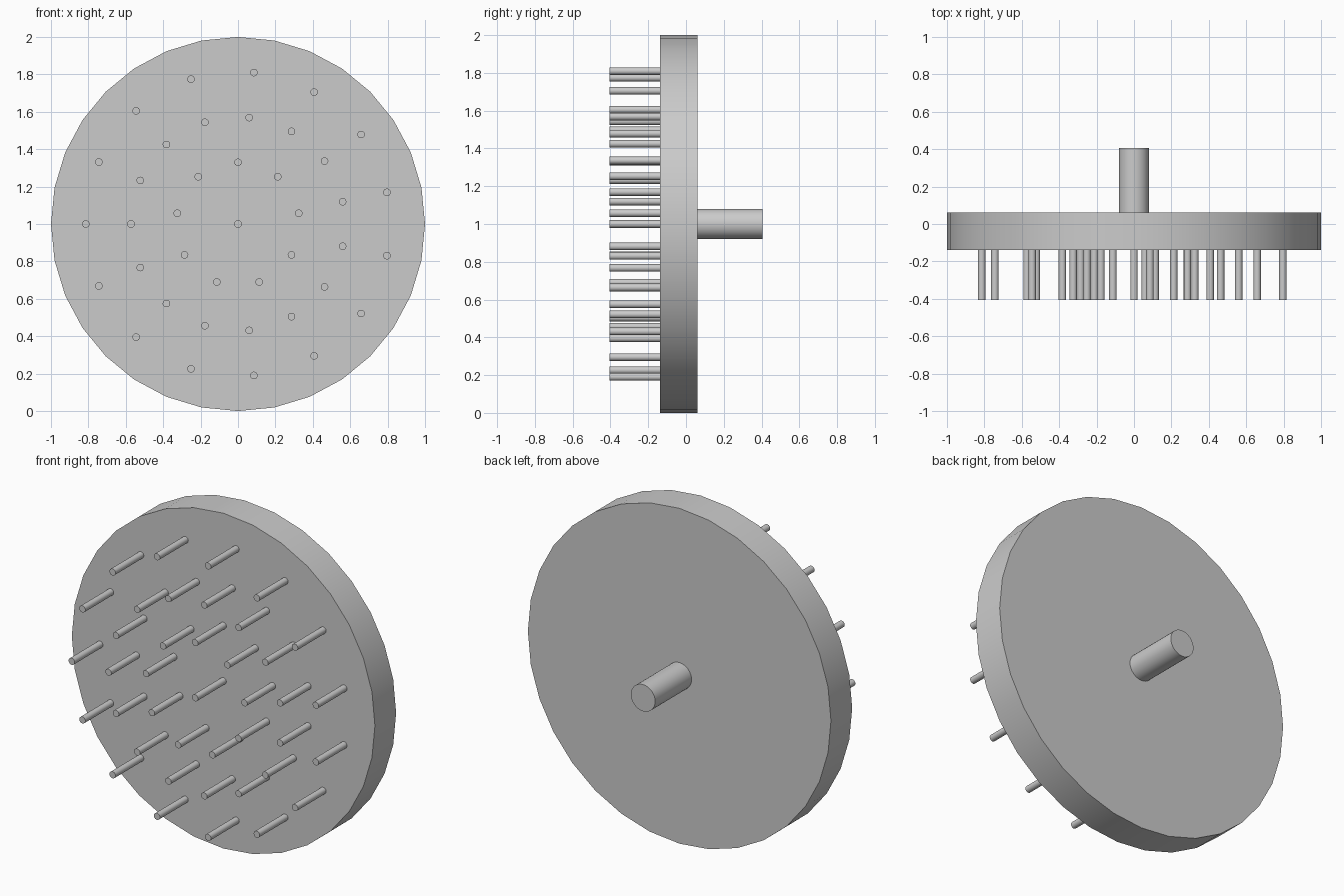
import bpy
from math import radians, sin, cos, pi

if "Cube" in bpy.data.objects:
    bpy.data.objects.remove(bpy.data.objects["Cube"])

CENTRE_Z = 1.0


def rod(name, x, z, radius, y0, y1, sides=32):
    """Cylinder lying along y between y0 and y1."""
    bpy.ops.mesh.primitive_cylinder_add(
        vertices=sides, radius=radius, depth=y1 - y0,
        location=(x, (y0 + y1) / 2, z), rotation=(pi / 2, 0, 0))
    obj = bpy.context.object
    obj.name = name
    bpy.ops.object.shade_smooth_by_angle(angle=radians(30))
    return obj


# Round plate and rear shaft
rod("disc", 0, CENTRE_Z, 1.0, -0.138, 0.062)
rod("shaft", 0, CENTRE_Z, 0.08, 0.062, 0.405)

# Front pins: one in the middle, then three rings (radius, count, start angle)
rings = [(0.0, 1, 0), (0.33, 9, 90), (0.572, 15, 180), (0.814, 15, 180)]
for r, (radius, count, start) in enumerate(rings):
    for i in range(count):
        a = radians(start + 360 * i / count)
        rod(f"pin_{r}_{i}", radius * cos(a), CENTRE_Z + radius * sin(a),
            0.02, -0.405, -0.138)
